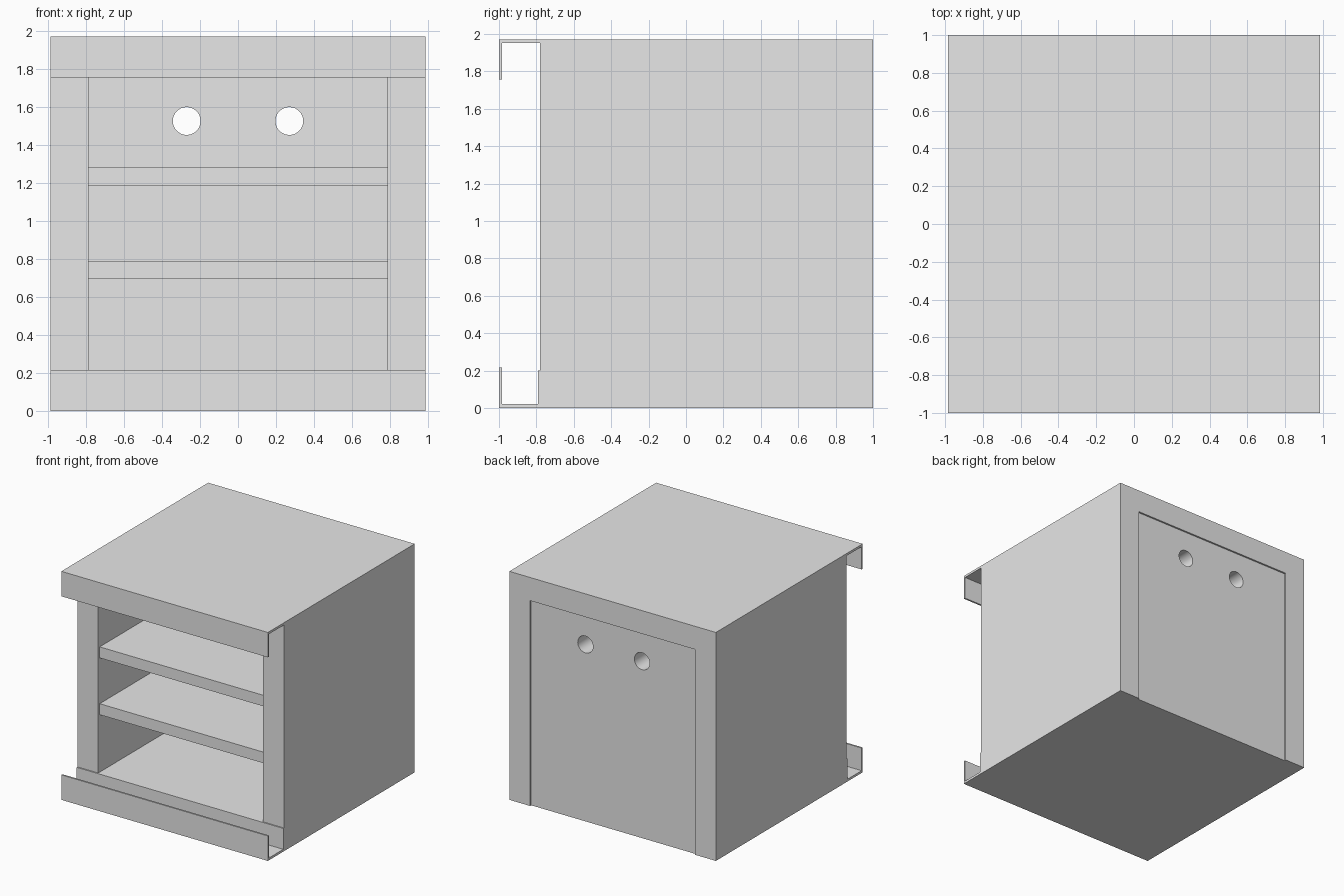
import bpy, bmesh
from mathutils import Vector

if "Cube" in bpy.data.objects:
    bpy.data.objects.remove(bpy.data.objects["Cube"], do_unlink=True)

grey = bpy.data.materials.new("plain grey")
grey.use_nodes = True
grey.diffuse_color = (0.8, 0.8, 0.8, 1)
grey.node_tree.nodes["Principled BSDF"].inputs["Base Color"].default_value = grey.diffuse_color

# Main dimensions
W, IN = 0.985, 0.787                 # outer and inner half widths
FRONT, BACK = -0.78, 1.0             # body front and back
TOP, CEILING, FLOOR = 1.97, 1.77, 0.2
SHEET = 0.02
PANEL_IN, PANEL_OUT = 0.79, 0.985    # back panel faces


def prism(name, outline, start, end):
    """Extrude a closed 3D outline from start offset to end offset."""
    bm = bmesh.new()
    start, end = Vector(start), Vector(end)
    face = bm.faces.new([bm.verts.new(Vector(p) + start) for p in outline])
    ext = bmesh.ops.extrude_face_region(bm, geom=[face])["geom"]
    bmesh.ops.translate(bm, vec=end - start,
                        verts=[e for e in ext if isinstance(e, bmesh.types.BMVert)])
    bmesh.ops.recalc_face_normals(bm, faces=bm.faces)
    mesh = bpy.data.meshes.new(name)
    bm.to_mesh(mesh)
    bm.free()
    mesh.materials.append(grey)
    obj = bpy.data.objects.new(name, mesh)
    bpy.context.collection.objects.link(obj)
    return obj


def box(name, half_width, y0, y1, z0, z1):
    corners = [(-half_width, y0, 0), (half_width, y0, 0),
               (half_width, y1, 0), (-half_width, y1, 0)]
    return prism(name, corners, (0, 0, z0), (0, 0, z1))


# Cabinet sides and roof as one arch
arch = [(-W, SHEET), (-W, TOP - SHEET), (W, TOP - SHEET), (W, SHEET),
        (IN, SHEET), (IN, CEILING), (-IN, CEILING), (-IN, SHEET)]
prism("cabinet_frame", [(x, 0, z) for x, z in arch], (0, FRONT, 0), (0, BACK, 0))

# Top sheet and bottom sheet, the bottom notched at the back panel
box("top_sheet", W, -1, BACK, TOP - SHEET, TOP)
plate = [(-W, -1), (W, -1), (W, BACK), (IN, BACK), (IN, PANEL_OUT),
         (-IN, PANEL_OUT), (-IN, BACK), (-W, BACK)]
prism("bottom_sheet", [(x, y, 0) for x, y in plate], (0, 0, 0), (0, 0, SHEET))

# Overhanging lips
box("top_lip", W, -1, -0.985, 1.755, TOP - SHEET)
box("bottom_lip", W, -1, -0.985, SHEET, 0.215)

# Floor, front rail and shelves
box("floor", IN, FRONT, PANEL_IN, SHEET, FLOOR)
box("base_rail", W, -0.79, FRONT, SHEET, FLOOR)
for name, z in (("lower_shelf", 0.695), ("upper_shelf", 1.185)):
    box(name, IN, -0.76, PANEL_IN, z, z + 0.095)

# Back panel with two round holes
panel = box("back_panel", IN, PANEL_IN, PANEL_OUT, SHEET, CEILING)
for x in (-0.27, 0.27):
    bpy.ops.mesh.primitive_cylinder_add(vertices=48, radius=0.073, depth=0.6,
                                        location=(x, 0.89, 1.525),
                                        rotation=(1.5708, 0, 0))
    cutter = bpy.context.object
    cutter.hide_render = True
    cutter.data.materials.append(grey)
    bpy.context.view_layer.objects.active = panel
    cut = panel.modifiers.new("hole", "BOOLEAN")
    cut.operation, cut.solver, cut.object = "DIFFERENCE", "EXACT", cutter
    bpy.ops.object.modifier_apply(modifier=cut.name)
    bpy.data.objects.remove(cutter, do_unlink=True)

bpy.ops.object.select_all(action="DESELECT")
panel.select_set(True)
bpy.context.view_layer.objects.active = panel
bpy.ops.object.shade_smooth_by_angle()
